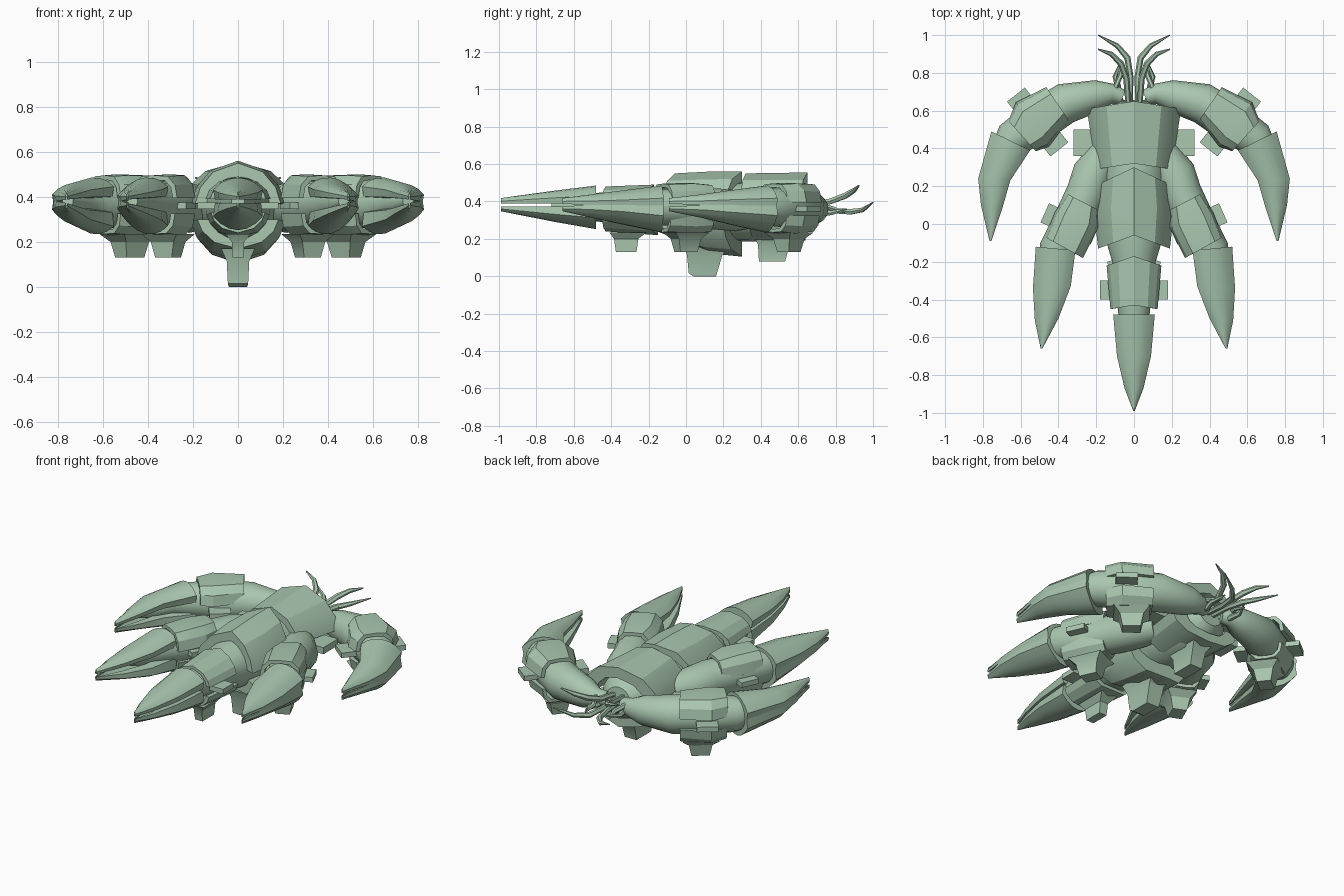
import bpy, bmesh, math
from mathutils import Vector

mat = bpy.data.materials.new("pale green hull")
mat.diffuse_color = (0.40, 0.57, 0.43, 1)


def loft(name, rings, mirror=False, angle=30):
    """Skin a row of equal-sized rings into a capped solid."""
    bm = bmesh.new()
    rows = [[bm.verts.new(p) for p in ring] for ring in rings]
    n = len(rows[0])
    for a, b in zip(rows, rows[1:]):
        for i in range(n):
            j = (i + 1) % n
            bm.faces.new((a[i], a[j], b[j], b[i]))
    bm.faces.new(rows[0])
    bm.faces.new(rows[-1])
    bmesh.ops.recalc_face_normals(bm, faces=bm.faces)
    me = bpy.data.meshes.new(name)
    bm.to_mesh(me)
    bm.free()
    me.materials.append(mat)
    ob = bpy.data.objects.new(name, me)
    bpy.context.collection.objects.link(ob)
    bpy.ops.object.select_all(action='DESELECT')
    ob.select_set(True)
    bpy.context.view_layer.objects.active = ob
    bpy.ops.object.shade_smooth_by_angle(angle=math.radians(angle))
    if mirror:
        ob.modifiers.new("mirror", 'MIRROR')
    return ob


def plate(name, stations, prof, t=0.8, chev=None, tilt=0, mirror=False):
    """Arched shell; station = left x, left y, right x, right y, base z, height."""
    half = [(-u, v) for u, v in reversed(prof[1:])] + prof
    section = half + [(u * t, v * t) for u, v in reversed(half)]
    rings = []
    for k, (lx, ly, rx, ry, zb, h) in enumerate(stations):
        c = Vector(((lx + rx) / 2, (ly + ry) / 2, zb))
        r = Vector(((rx - lx) / 2, (ry - ly) / 2, 0))
        ax = Vector((-r.y, r.x, 0)).normalized() * (chev[k] if chev else 0)
        w = r.length / 0.11
        rings.append([c + r * u + ax * (1 - abs(u)) + Vector((0, 0, v * h + tilt * u * min(w, 1)))
                      for u, v in section])
    loft(name, rings, mirror, 25)


def tube(name, pts, mirror=False, sides=16, squash=1.0):
    """Round limb; each point = x, y, z, radius."""
    P = [Vector(p[:3]) for p in pts]
    rings = []
    for i, p in enumerate(P):
        d = (P[min(i + 1, len(P) - 1)] - P[max(i - 1, 0)]).normalized()
        s = d.cross(Vector((0, 0, 1))).normalized()
        up = s.cross(d)
        rings.append([p + pts[i][3] * (s * math.cos(a) + up * squash * math.sin(a))
                      for a in (2 * math.pi * k / sides for k in range(sides))])
    loft(name, rings, mirror, 40)


def block(name, ang, levels, mirror=False):
    """Stacked rectangles; level = x, y, z, size across, size along."""
    c, s = math.cos(ang), math.sin(ang)
    rings = []
    for x, y, z, sx, sy in levels:
        rings.append([(x + c * u * sx / 2 - s * v * sy / 2, y + s * u * sx / 2 + c * v * sy / 2, z)
                      for u, v in ((-1, -1), (1, -1), (1, 1), (-1, 1))])
    loft(name, rings, mirror)


HULL = [(0, 1), (0.58, 0.78), (0.88, 0.4), (1, 0)]
COLLAR = [(0, 1), (0.58, 0.96), (0.9, 0.58), (1, 0)]
BLADE = [(0, 1), (0.35, 0.94), (0.7, 0.76), (1, 0.45), (0.93, 0)]
KEEL = [(0, 1), (0.35, 0.94), (0.7, 0.76), (1, 0.5), (0.93, 0)]

# core body, running into the nose claw
tube("core_body", [(0, -0.72, 0.38, 0.03), (0, -0.5, 0.37, 0.08), (0, -0.2, 0.365, 0.115), (0, -0.1, 0.355, 0.145),
                   (0, 0.2, 0.345, 0.17), (0, 0.5, 0.345, 0.175), (0, 0.6, 0.355, 0.14),
                   (0, 0.65, 0.36, 0.08)], squash=0.92, sides=20)

# back shells
plate("front_back_shell", [(-0.19, -0.13, 0.19, -0.13, 0.37, 0.18), (-0.21, 0.05, 0.21, 0.05, 0.365, 0.195),
                           (-0.19, 0.21, 0.19, 0.21, 0.38, 0.18)], HULL, t=0.65, chev=(0.07, 0.08, 0.09))
plate("rear_back_shell", [(-0.2, 0.29, 0.2, 0.29, 0.39, 0.16), (-0.25, 0.61, 0.25, 0.61, 0.37, 0.185)],
      HULL, t=0.65, chev=(0.03, 0.04))

# belly shells sweep backward toward the keel
plate("front_belly_shell", [(-0.18, -0.12, 0.18, -0.12, 0.30, -0.13), (-0.21, 0.04, 0.21, 0.04, 0.29, -0.17),
                            (-0.2, 0.2, 0.2, 0.2, 0.28, -0.175)], HULL, t=0.5, chev=(0.12, 0.11, 0.10))
plate("rear_belly_shell", [(-0.2, 0.33, 0.2, 0.33, 0.31, -0.12), (-0.23, 0.6, 0.23, 0.6, 0.32, -0.13)],
      HULL, t=0.6, chev=(0.05, 0.04))

# keel pods under the body
block("front_keel_pod", 0, [(0, 0.12, 0.17, 0.15, 0.27), (0, 0.10, 0.115, 0.10, 0.19),
                            (0, 0.09, 0.015, 0.09, 0.15), (0, 0.10, 0.0, 0.08, 0.12)])
block("rear_keel_pod", 0, [(0, 0.48, 0.22, 0.14, 0.24), (0, 0.47, 0.17, 0.09, 0.17), (0, 0.46, 0.08, 0.08, 0.14)])

# side fins through body and nose collar
block("body_fin", 0, [(0, 0.43, 0.335, 0.64, 0.14), (0, 0.43, 0.375, 0.64, 0.14)])
block("nose_fin", 0, [(0, -0.35, 0.345, 0.36, 0.10), (0, -0.35, 0.375, 0.36, 0.10)])

# nose collar and pod
plate("nose_upper_collar", [(-0.125, -0.45, 0.125, -0.45, 0.39, 0.09), (-0.145, -0.22, 0.145, -0.22, 0.39, 0.10)],
      HULL, chev=(0.02, 0.05))
plate("nose_lower_collar", [(-0.12, -0.45, 0.12, -0.45, 0.33, -0.09), (-0.14, -0.2, 0.14, -0.2, 0.32, -0.10)],
      HULL, chev=(0.02, 0.05))
block("nose_pod", 0, [(0, -0.31, 0.235, 0.11, 0.2), (0, -0.32, 0.20, 0.055, 0.13), (0, -0.32, 0.13, 0.05, 0.11)])

# claw blades: x/y of inner and outer edge, then thickness factor
blades = {
    "nose": ([(-0.11, -0.48, 0.11, -0.48, 1), (-0.09, -0.70, 0.09, -0.70, 0.6),
              (-0.05, -0.87, 0.05, -0.87, 0.25), (-0.004, -0.99, 0.004, -0.99, 0)], 0),
    "middle": ([(0.31, -0.14, 0.52, -0.12, 1), (0.335, -0.33, 0.535, -0.34, 0.62),
                (0.40, -0.50, 0.525, -0.51, 0.3), (0.485, -0.66, 0.494, -0.66, 0)], 1),
    "rear": ([(0.55, 0.39, 0.755, 0.49, 1), (0.655, 0.23, 0.825, 0.24, 0.62),
              (0.695, 0.09, 0.81, 0.10, 0.32), (0.755, -0.09, 0.765, -0.09, 0)], 1),
}
for key, (edges, side) in blades.items():
    plate(key + "_upper_blade", [(*e[:4], 0.388, 0.03 + 0.067 * e[4]) for e in edges],
          BLADE, t=0.5, tilt=-0.014 * side, mirror=bool(side))
    plate(key + "_lower_blade", [(*e[:4], 0.372 - 0.015 * side * e[4], -0.024 - 0.096 * e[4])
                                 for e in edges], KEEL, t=0.5, tilt=0.028 * side, mirror=bool(side))

# middle arms
tube("middle_arm", [(0.15, 0.37, 0.35, 0.09), (0.215, 0.27, 0.35, 0.11), (0.25, 0.16, 0.36, 0.11),
                    (0.33, 0.0, 0.365, 0.105), (0.41, -0.14, 0.37, 0.095), (0.44, -0.26, 0.375, 0.07),
                    (0.47, -0.42, 0.38, 0.025)], True)
plate("middle_upper_collar", [(0.27, -0.18, 0.47, -0.07, 0.395, 0.10), (0.19, -0.02, 0.42, 0.06, 0.395, 0.105),
                              (0.19, 0.075, 0.355, 0.16, 0.395, 0.095)], COLLAR, mirror=True)
plate("middle_lower_collar", [(0.28, -0.17, 0.46, -0.08, 0.325, -0.09), (0.19, -0.02, 0.41, 0.06, 0.325, -0.10),
                              (0.20, 0.075, 0.35, 0.15, 0.325, -0.09)], COLLAR, mirror=True)
block("middle_fin", 0.42, [(0.34, 0.0, 0.345, 0.29, 0.11), (0.34, 0.0, 0.375, 0.29, 0.11)], True)
block("middle_pod", 0.42, [(0.31, 0, 0.235, 0.17, 0.2), (0.31, 0, 0.20, 0.11, 0.13), (0.31, 0, 0.13, 0.08, 0.10)], True)

# rear arms
tube("rear_arm", [(0.06, 0.67, 0.36, 0.04), (0.11, 0.69, 0.36, 0.052), (0.19, 0.68, 0.36, 0.083),
                  (0.36, 0.64, 0.365, 0.108), (0.5, 0.55, 0.37, 0.112), (0.64, 0.45, 0.37, 0.10),
                  (0.71, 0.33, 0.375, 0.07), (0.755, 0.13, 0.38, 0.025)], True)
plate("rear_upper_collar", [(0.52, 0.385, 0.665, 0.545, 0.395, 0.10), (0.45, 0.41, 0.625, 0.645, 0.395, 0.105),
                            (0.345, 0.55, 0.465, 0.725, 0.395, 0.10)], COLLAR, mirror=True)
plate("rear_lower_collar", [(0.52, 0.39, 0.655, 0.54, 0.325, -0.09), (0.45, 0.42, 0.615, 0.635, 0.325, -0.10),
                            (0.355, 0.56, 0.46, 0.715, 0.325, -0.09)], COLLAR, mirror=True)
block("rear_fin", 0.9, [(0.51, 0.54, 0.345, 0.37, 0.12), (0.51, 0.54, 0.375, 0.37, 0.12)], True)
block("rear_pod", 0.9, [(0.48, 0.55, 0.235, 0.18, 0.2), (0.48, 0.55, 0.20, 0.11, 0.13), (0.48, 0.55, 0.13, 0.08, 0.10)], True)

# trailing feelers
feelers = [
    [(0.02, 0.62, 0.36, 0.014), (0.018, 0.78, 0.35, 0.015), (0.035, 0.88, 0.345, 0.017),
     (0.09, 0.945, 0.355, 0.013), (0.19, 1.0, 0.395, 0.003)],
    [(0.03, 0.62, 0.38, 0.014), (0.04, 0.77, 0.40, 0.017), (0.07, 0.85, 0.43, 0.017),
     (0.12, 0.90, 0.46, 0.013), (0.19, 0.925, 0.485, 0.004)],
    [(0.10, 0.63, 0.34, 0.015), (0.085, 0.73, 0.335, 0.017), (0.10, 0.78, 0.34, 0.014), (0.07, 0.86, 0.36, 0.004)],
    [(0.06, 0.63, 0.36, 0.015), (0.10, 0.72, 0.38, 0.016), (0.07, 0.79, 0.36, 0.014), (0.08, 0.85, 0.34, 0.004)],
]
for i, pts in enumerate(feelers):
    tube("feeler_%d" % (i + 1), pts, True, sides=6)
